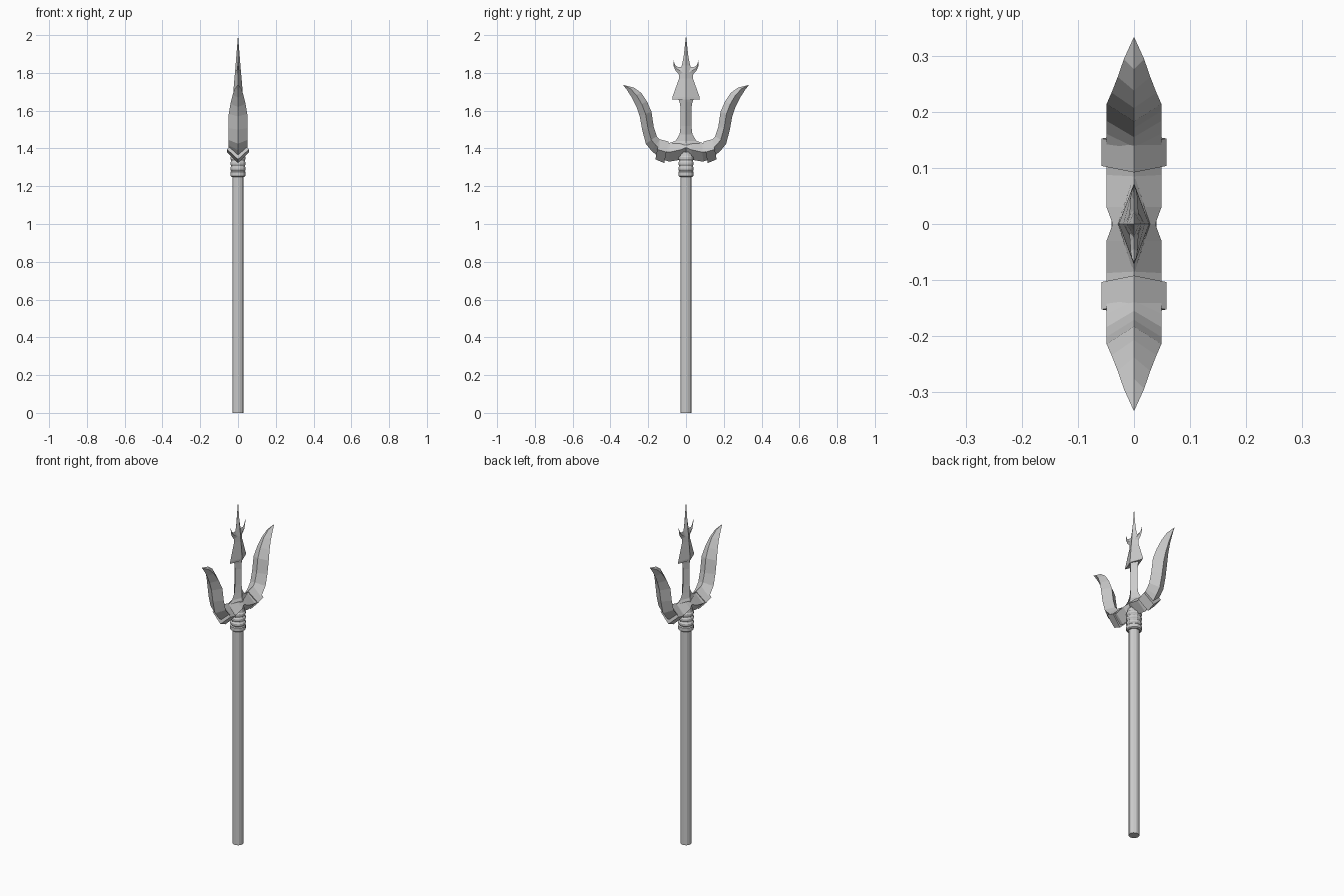
import bpy, math


def make_object(name, verts, faces):
    mesh = bpy.data.meshes.new(name)
    mesh.from_pydata(verts, [], faces)
    mesh.update()
    obj = bpy.data.objects.new(name, mesh)
    bpy.context.collection.objects.link(obj)
    return obj


def skin(name, rings):
    """Joins equal-sized vertex rings into a closed solid."""
    n = len(rings[0])
    verts = [v for ring in rings for v in ring]
    faces = [tuple(range(n))[::-1]]
    for r in range(len(rings) - 1):
        for i in range(n):
            j = (i + 1) % n
            faces.append((r*n + i, r*n + j, (r+1)*n + j, (r+1)*n + i))
    faces.append(tuple(range((len(rings) - 1) * n, len(rings) * n)))
    obj = make_object(name, verts, faces)
    # consistent outward normals
    import bmesh
    bm = bmesh.new()
    bm.from_mesh(obj.data)
    bmesh.ops.remove_doubles(bm, verts=bm.verts, dist=1e-5)
    bmesh.ops.recalc_face_normals(bm, faces=bm.faces)
    bm.to_mesh(obj.data)
    bm.free()
    return obj


def lathe(name, profile, sides=12):
    return skin(name, [[(r * math.cos(2*math.pi*(i+.5)/sides),
                         r * math.sin(2*math.pi*(i+.5)/sides), z)
                        for i in range(sides)] for r, z in profile])


def diamond_loft(name, stations, side):
    """Stations: outer y, z, inner y, z, half width in x."""
    rings = []
    for oy, oz, iy, iz, w in stations:
        my, mz = side * (oy + iy) / 2, (oz + iz) / 2
        rings.append([(w, my, mz), (0, side*iy, iz), (-w, my, mz), (0, side*oy, oz)])
    return skin(name, rings)


# Pole and ridged collar
lathe("shaft", [(.029, 0), (.029, 1.38)])
collar = [(.036, 1.25), (.042, 1.255), (.042, 1.275)]
for k in range(3):
    z = 1.28 + k * .028
    collar += [(.037, z), (.042, z + .008), (.042, z + .018), (.037, z + .025)]
lathe("collar", collar + [(.034, 1.38)])

# Curved side prongs with cuffs and barbs, on both sides
prong = [
    (0, 1.355, 0, 1.455, .038),
    (.03, 1.34, .03, 1.445, .049),
    (.09, 1.33, .085, 1.43, .049),
    (.155, 1.35, .125, 1.435, .049),
    (.19, 1.40, .147, 1.46, .049),
    (.213, 1.455, .163, 1.495, .049),
    (.226, 1.53, .172, 1.55, .049),
    (.232, 1.58, .182, 1.595, .049),
    (.228, 1.615, .196, 1.625, .049),
]
# The blade leans outward; outer and inner describe its far and near edges
prong = [
    (0, 1.355, 0, 1.455, .038),
    (.03, 1.34, .03, 1.445, .049),
    (.09, 1.33, .085, 1.43, .049),
    (.135, 1.345, .115, 1.43, .049),
    (.185, 1.39, .137, 1.445, .049),
    (.213, 1.425, .155, 1.465, .049),
    (.232, 1.50, .171, 1.515, .049),
    (.245, 1.57, .183, 1.595, .049),
    (.262, 1.62, .207, 1.65, .040),
    (.287, 1.67, .238, 1.695, .029),
    (.313, 1.71, .276, 1.722, .018),
    (.334, 1.737, .334, 1.737, 0),
]
cuff = [(.115, 1.323, .092, 1.437, .058), (.162, 1.342, .143, 1.449, .058)]
barb = [
    (.012, 1.765, .012, 1.835, .009),
    (.036, 1.79, .026, 1.832, .007),
    (.056, 1.812, .044, 1.832, .006),
    (.065, 1.835, .056, 1.84, .004),
    (.068, 1.868, .068, 1.868, 0),
]
for side, label in ((1, "back"), (-1, "front")):
    diamond_loft(label + "_prong", prong, side)
    diamond_loft(label + "_cuff", cuff, side)
    diamond_loft(label + "_barb", barb, side)

# Central prong: flared stem, arrow head and long point
spike = [  # z, half width in y, half thickness in x
    (1.39, .095, .030), (1.428, .09, .028), (1.44, .055, .026),
    (1.475, .034, .025), (1.52, .028, .024), (1.61, .028, .024),
    (1.645, .034, .024), (1.66, .040, .024), (1.66, .073, .027),
    (1.672, .072, .027), (1.77, .037, .019), (1.80, .036, .016),
    (1.84, .022, .013), (1.89, .012, .009), (2.0, 0, 0),
]
skin("central_prong", [[(t, 0, z), (0, w, z), (-t, 0, z), (0, -w, z)]
                       for z, w, t in spike])
